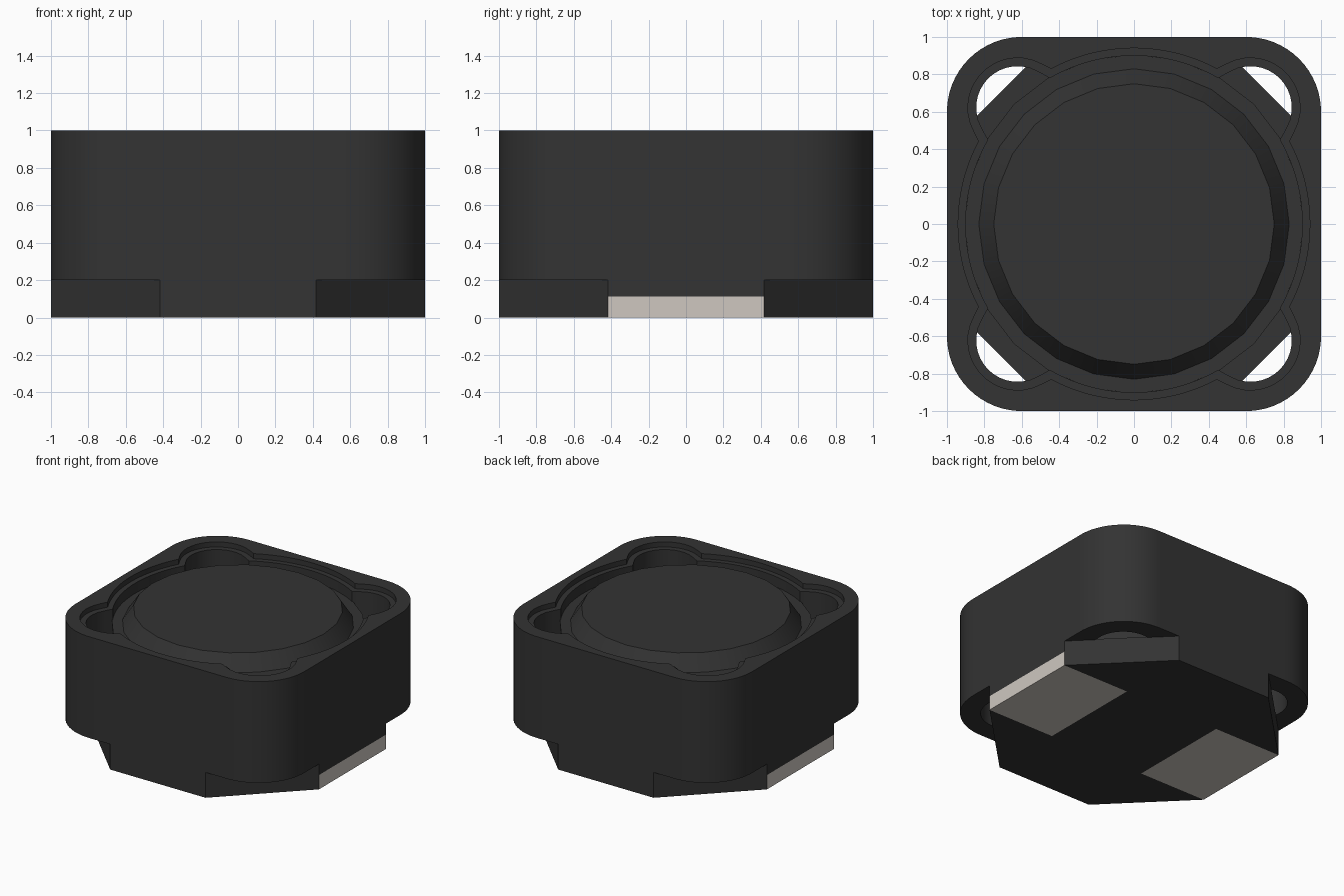
import bpy, bmesh, math
from mathutils import Vector

cube = bpy.data.objects.get("Cube")
if cube:
    bpy.data.objects.remove(cube, do_unlink=True)


def material(name, rgb):
    m = bpy.data.materials.new(name)
    m.use_nodes = True
    m.diffuse_color = (*rgb, 1)
    bsdf = m.node_tree.nodes["Principled BSDF"]
    bsdf.inputs["Base Color"].default_value = (*rgb, 1)
    bsdf.inputs["Roughness"].default_value = 0.7
    return m


DARK = material("dark ferrite", (0.033, 0.033, 0.033))
METAL = material("tinned metal", (0.62, 0.575, 0.53))


def finish(bm, name, mats, smooth=True):
    bmesh.ops.recalc_face_normals(bm, faces=bm.faces[:])
    mesh = bpy.data.meshes.new(name)
    bm.to_mesh(mesh)
    bm.free()
    ob = bpy.data.objects.new(name, mesh)
    bpy.context.collection.objects.link(ob)
    for m in mats:
        mesh.materials.append(m)
    if smooth:
        bpy.ops.object.select_all(action="DESELECT")
        ob.select_set(True)
        bpy.context.view_layer.objects.active = ob
        bpy.ops.object.shade_smooth_by_angle(angle=math.radians(32))
    return ob


def bridge(bm, a, b):
    n = len(a)
    for i in range(n):
        j = (i + 1) % n
        bm.faces.new((a[i], a[j], b[j], b[i]))


# Polar outlines: distance from the centre at a given angle
def fold(t):
    """Fold an angle into one quadrant."""
    return t % (math.pi / 2)


def ray_circle(t, c, r):
    """Far hit of a ray on a circle centred at (c, c), or 0."""
    b = c * (math.cos(t) + math.sin(t))
    d = b * b - 2 * c * c + r * r
    return b + math.sqrt(d) if d >= 0 else 0


def rounded_square(t, radius=0.4):
    t, c = fold(t), 1 - radius
    flat = 1 / max(math.cos(t), math.sin(t))
    if flat * min(math.cos(t), math.sin(t)) <= c:
        return flat
    return ray_circle(t, c, radius)


def lobed(bore, lobe):
    """Round bore with a circular lobe in each corner."""
    return lambda t: max(bore, ray_circle(fold(t), 0.622, lobe))


# Outer shield: rounded square ring with a stepped, lobed bore
N = 192
bm = bmesh.new()
upper, lower = lobed(0.94, 0.266), lobed(0.90, 0.222)
sections = [(rounded_square, 0.2), (rounded_square, 1.0), (upper, 1.0),
            (upper, 0.96), (lower, 0.96), (lower, 0.2)]
rings = []
for outline, z in sections:
    ring = []
    for i in range(N):
        t = 2 * math.pi * i / N
        r = outline(t)
        ring.append(bm.verts.new((r * math.cos(t), r * math.sin(t), z)))
    rings.append(ring)
for k in range(len(rings)):
    bridge(bm, rings[k], rings[(k + 1) % len(rings)])
finish(bm, "outer_shield", [DARK])

# Drum core: turned profile with a bevelled top and a surrounding filler ring
S = 24
bm = bmesh.new()
rings = []
for r, z in [(0.75, 1.0), (0.83, 0.88), (0.907, 0.88), (0.907, 0.19)]:
    rings.append([bm.verts.new((r * math.cos(2 * math.pi * i / S),
                                r * math.sin(2 * math.pi * i / S), z))
                  for i in range(S)])
for a, b in zip(rings, rings[1:]):
    bridge(bm, a, b)
bm.faces.new(rings[0])
bm.faces.new(rings[-1])
finish(bm, "drum_core", [DARK])

# Base: octagonal plate, cut along the borders of its two solder pads
C, PAD_TOP = 0.417, 0.113
bm = bmesh.new()
outline = [(1, -C), (1, C), (C, 1), (-C, 1), (-1, C), (-1, -C), (-C, -1), (C, -1)]
face = bm.faces.new([bm.verts.new((x, y, 0)) for x, y in outline])
top = bmesh.ops.extrude_face_region(bm, geom=[face])["geom"]
bmesh.ops.translate(bm, vec=(0, 0, 0.205),
                    verts=[v for v in top if isinstance(v, bmesh.types.BMVert)])
for co, no in [((C, 0, 0), (1, 0, 0)), ((-C, 0, 0), (1, 0, 0)),
               ((0, C, 0), (0, 1, 0)), ((0, -C, 0), (0, 1, 0)),
               ((0, 0, PAD_TOP), (0, 0, 1))]:
    bmesh.ops.bisect_plane(bm, geom=bm.verts[:] + bm.edges[:] + bm.faces[:],
                           plane_co=Vector(co), plane_no=Vector(no), dist=1e-5)
# Solder pads wrap from the underside onto the left and right ends
for f in bm.faces:
    p = f.calc_center_median()
    if abs(p.x) > C and abs(p.y) < C - 0.01 and p.z < PAD_TOP:
        f.material_index = 1
finish(bm, "base_with_solder_pads", [DARK, METAL], smooth=False)
